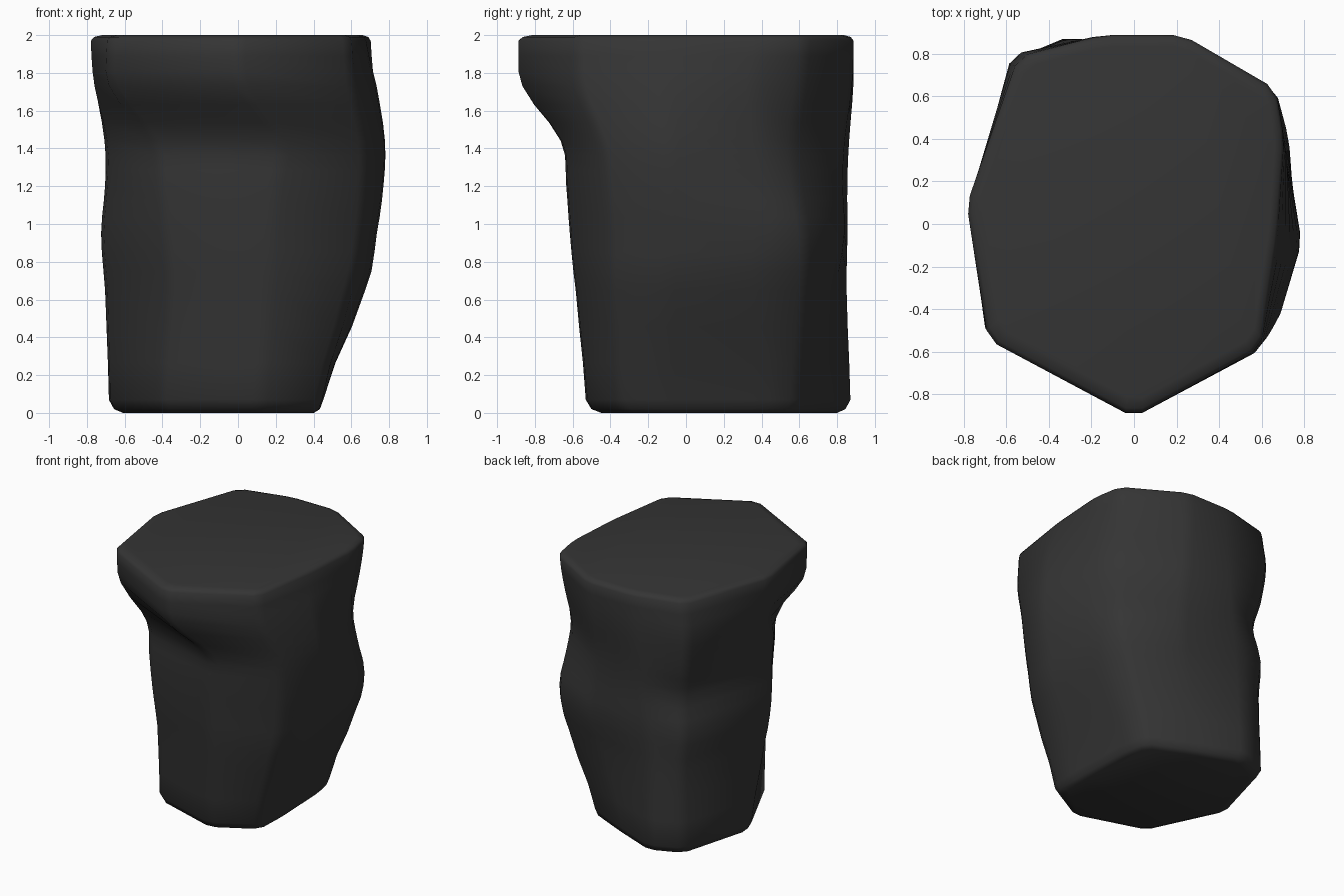
import bpy, bmesh
from mathutils import Vector

if "Cube" in bpy.data.objects:
    bpy.data.objects.remove(bpy.data.objects["Cube"])

# Outline corners per height, counter-clockwise from the front-right corner
SECTIONS = [
    (0.07, [(.44, -.36), (.12, -.54), (-.42, -.37), (-.69, .20), (-.53, .78),
            (-.29, .88), (.06, .74), (.39, .59), (.43, .40), (.45, -.10)]),
    (0.65, [(.59, -.41), (.16, -.59), (-.37, -.46), (-.71, .05), (-.51, .78),
            (-.28, .85), (.20, .78), (.59, .63), (.65, .38), (.67, -.10)]),
    (0.95, [(.65, -.41), (.18, -.62), (-.39, -.49), (-.73, .00), (-.53, .78),
            (-.25, .85), (.25, .83), (.66, .63), (.72, .40), (.73, -.10)]),
    (1.21, [(.67, -.43), (.20, -.64), (-.42, -.49), (-.71, -.03), (-.49, .74),
            (-.22, .85), (.23, .82), (.62, .59), (.71, .40), (.77, -.10)]),
    (1.44, [(.67, -.46), (.22, -.67), (-.45, -.48), (-.71, -.05), (-.54, .77),
            (-.20, .86), (.21, .83), (.59, .57), (.69, .40), (.78, -.08)]),
    (1.73, [(.61, -.57), (.02, -.88), (-.67, -.51), (-.76, .09), (-.57, .79),
            (-.15, .88), (.22, .87), (.63, .61), (.71, .36), (.73, -.10)]),
    (1.97, [(.59, -.58), (.00, -.90), (-.68, -.54), (-.78, .09), (-.54, .78),
            (-.15, .88), (.23, .88), (.66, .63), (.70, .40), (.67, -.05)]),
]
SPREAD = 1.008  # makes up for the trimmed corners


def blunt(points, size=0.045):
    """Trim every corner into a short chamfer."""
    out = []
    n = len(points)
    for i, p in enumerate(points):
        for q in (points[i - 1], points[(i + 1) % n]):
            out.append(p + (q - p).normalized() * size)
    return out


def spline(a, b, c, d, t):
    """Catmull-Rom between b and c."""
    return 0.5 * (2 * b + (c - a) * t + (2 * a - 5 * b + 4 * c - d) * t * t
                  + (3 * b - a - 3 * c + d) * t ** 3)


def inset(ring, z, amount):
    mid = sum(ring, Vector()) / len(ring)
    out = [mid + (p - mid) * (1 - amount) for p in ring]
    for p in out:
        p.z = z
    return out


# Curve the wall up through the outlines
keys = [blunt([Vector((x * SPREAD, y * SPREAD, z)) for x, y in pts])
        for z, pts in SECTIONS]
rings = []
STEPS = 3
for i in range(len(keys) - 1):
    a, d = keys[max(i - 1, 0)], keys[min(i + 2, len(keys) - 1)]
    for s in range(STEPS):
        t = s / STEPS
        ring = []
        for j in range(len(keys[i])):
            p = spline(a[j], keys[i][j], keys[i + 1][j], d[j], t)
            p.z = keys[i][j].z + (keys[i + 1][j].z - keys[i][j].z) * t
            ring.append(p)
        rings.append(ring)
rings.append(keys[-1])

# Rounded rims at top and bottom
rings.insert(0, inset(keys[0], 0.02, 0.04))
rings.insert(0, inset(keys[0], 0.0, 0.11))
rings += [inset(keys[-1], 1.99, 0.02), inset(keys[-1], 2.0, 0.07)]

# Rock pillar
bm = bmesh.new()
loops = [[bm.verts.new(p) for p in ring] for ring in rings]
for lo, hi in zip(loops, loops[1:]):
    for j in range(len(lo)):
        k = (j + 1) % len(lo)
        bm.faces.new((lo[j], lo[k], hi[k], hi[j]))
bm.faces.new(loops[0][::-1])
bm.faces.new(loops[-1])
bmesh.ops.recalc_face_normals(bm, faces=bm.faces)
for f in bm.faces:
    f.smooth = True
mesh = bpy.data.meshes.new("rock_pillar")
bm.to_mesh(mesh)
bm.free()
rock = bpy.data.objects.new("rock_pillar", mesh)
bpy.context.collection.objects.link(rock)

# Dark stone
mat = bpy.data.materials.new("dark_stone")
mat.diffuse_color = (0.035, 0.035, 0.035, 1)
mat.use_nodes = True
mat.node_tree.nodes["Principled BSDF"].inputs["Base Color"].default_value = mat.diffuse_color
mesh.materials.append(mat)
